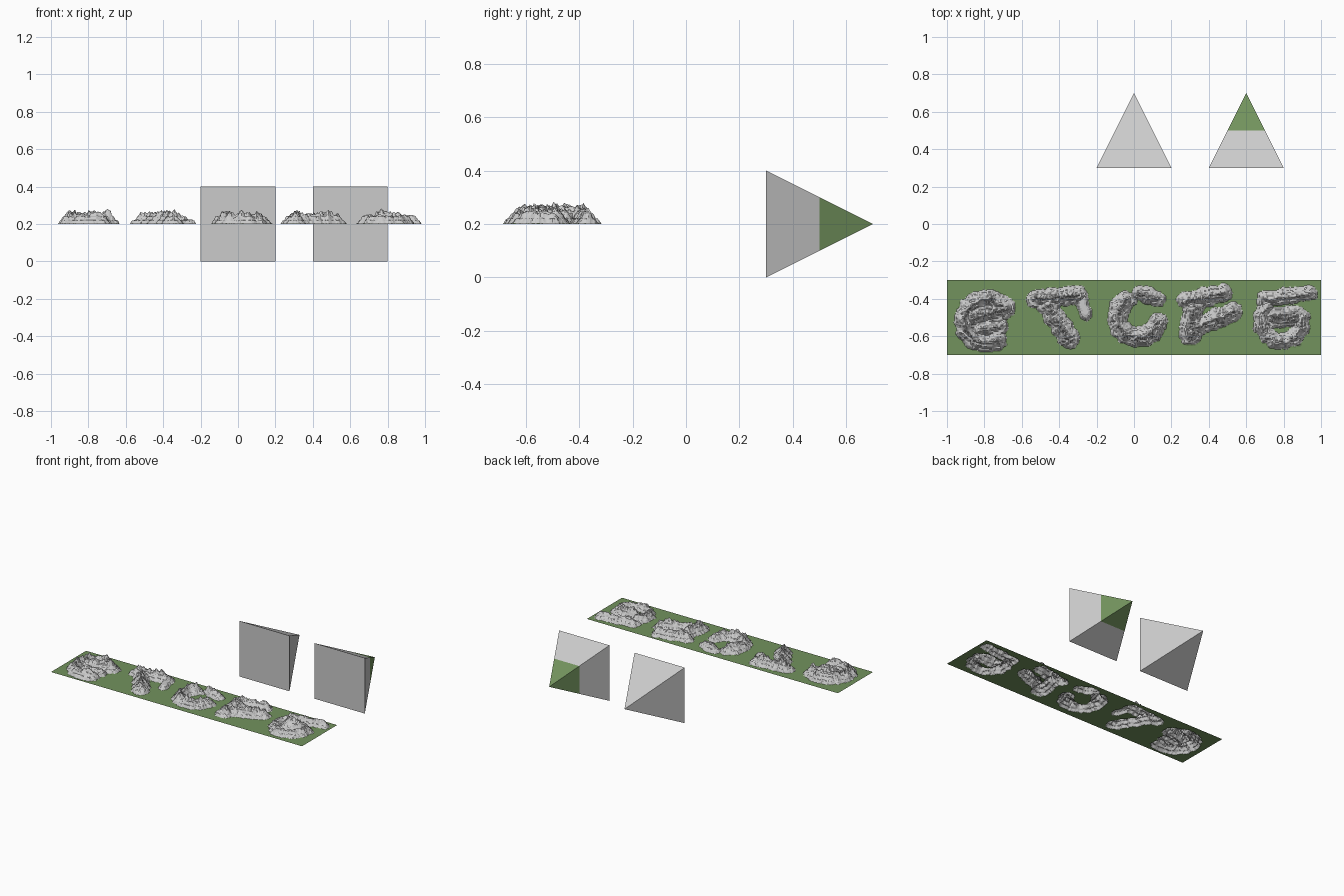
import bpy, bmesh, math
from mathutils import Vector, noise

if "Cube" in bpy.data.objects:
    bpy.data.objects.remove(bpy.data.objects["Cube"])


def material(name, color):
    m = bpy.data.materials.new(name)
    m.diffuse_color = color
    m.use_nodes = True
    m.node_tree.nodes["Principled BSDF"].inputs["Base Color"].default_value = m.diffuse_color
    return m


green = material("grass_green", (0.17, 0.29, 0.11, 1))
grey = material("rock_grey", (0.6, 0.6, 0.6, 1))


def finish(bm, name, mats):
    me = bpy.data.meshes.new(name)
    bm.to_mesh(me)
    bm.free()
    for m in mats:
        me.materials.append(m)
    bpy.context.collection.objects.link(bpy.data.objects.new(name, me))


# square pyramids lying on their side, apex to the back
def pyramid(name, cx, green_tip):
    bm = bmesh.new()

    def ring(y, r):
        return [bm.verts.new((cx + sx * r, y, 0.2 + sz * r))
                for sx, sz in ((-1, -1), (1, -1), (1, 1), (-1, 1))]
    base = last = ring(0.3, 0.2)
    bm.faces.new(base)
    if green_tip:
        last = ring(0.5, 0.1)
        for i in range(4):
            j = (i + 1) % 4
            bm.faces.new((base[i], base[j], last[j], last[i]))
    tip = bm.verts.new((cx, 0.7, 0.2))
    for i in range(4):
        f = bm.faces.new((last[i], last[(i + 1) % 4], tip))
        f.material_index = 1 if green_tip else 0
    bmesh.ops.recalc_face_normals(bm, faces=bm.faces)
    finish(bm, name, [grey, green] if green_tip else [grey])


pyramid("plain_pyramid", 0.0, False)
pyramid("green_tipped_pyramid", 0.6, True)


# ridge lines: curved ridges are arcs, spurs are straight
def arc(level, cx, cy, r, start, end):
    pts = []
    for i in range(9):
        a = math.radians(start + (end - start) * i / 8)
        pts.append(Vector((cx + r * math.cos(a), cy + r * math.sin(a))))
    return level, pts


def spur(level, x0, y0, x1, y1):
    return level, [Vector((x0, y0)), Vector((x1, y1))]


TILES = [
    [arc(.8, .01, -.02, .12, 50, 300), spur(1, -.06, 0, .11, .05), spur(.6, -.02, -.06, .08, -.05)],
    [spur(.8, -.12, .1, .1, .12), spur(.95, -.06, .06, .05, -.11), spur(.3, .12, .1, .14, .02)],
    [arc(.85, .02, 0, .11, 125, 345), spur(.6, .03, .13, .12, .1)],
    [spur(.75, -.12, .09, .08, .13), spur(1, -.08, .06, -.1, -.09), spur(.8, -.06, -.05, .13, .03)],
    [spur(.55, -.1, .1, .14, .13), spur(1, -.05, 0, .06, .01), arc(.6, -.01, -.02, .11, 140, 370)],
]


# terraced cliff: steep riser, then a ledge, repeated
def section(t):
    k = max(0, t) / .019
    return .02 * (int(k) + min(1, (k % 1) * 1.5))


def seg_dist(p, a, b):
    ab = b - a
    k = max(0, min(1, (p - a).dot(ab) / ab.length_squared))
    return (p - a - ab * k).length


def wobble(x, y, freq, seed):
    return noise.noise(Vector((x * freq, y * freq, seed)))


def height(x, y):
    tile = min(4, max(0, int((x + 1) / 0.4)))
    lx, ly = x + 0.8 - 0.4 * tile, y + 0.5
    edge = .185 - max(abs(lx), abs(ly))
    if edge <= 0:
        return 0.0
    n, n2 = wobble(x, y, 28, 3), wobble(x, y, 75, 7)
    p = Vector((lx + .01 * wobble(x, y, 22, 11), ly + .01 * wobble(x, y, 22, 19)))
    best = 0.0
    for level, pts in TILES[tile]:
        d = min(seg_dist(p, a, b) for a, b in zip(pts, pts[1:]))
        t = .022 + .036 * level + .009 * n + .005 * n2 - d
        best = max(best, min(section(t), .078 * level))
    if best > .03:
        best += (best - .03) * (.5 * n + .45 * n2)
    return min(best, section(edge), .083)


# terrain strip: one open height field, green on the flat and grey on the rocks
NX, NY = 400, 80
bm = bmesh.new()
grid = []
for j in range(NY + 1):
    y = -0.7 + 0.4 * j / NY
    row = []
    for i in range(NX + 1):
        x = -1 + 2 * i / NX
        row.append(bm.verts.new((x, y, 0.2 + height(x, y))))
    grid.append(row)
for j in range(NY):
    for i in range(NX):
        q = (grid[j][i], grid[j][i + 1], grid[j + 1][i + 1], grid[j + 1][i])
        f = bm.faces.new(q)
        f.material_index = 1 if max(v.co.z for v in q) > 0.2035 else 0
finish(bm, "rocky_terrain_strip", [green, grey])
